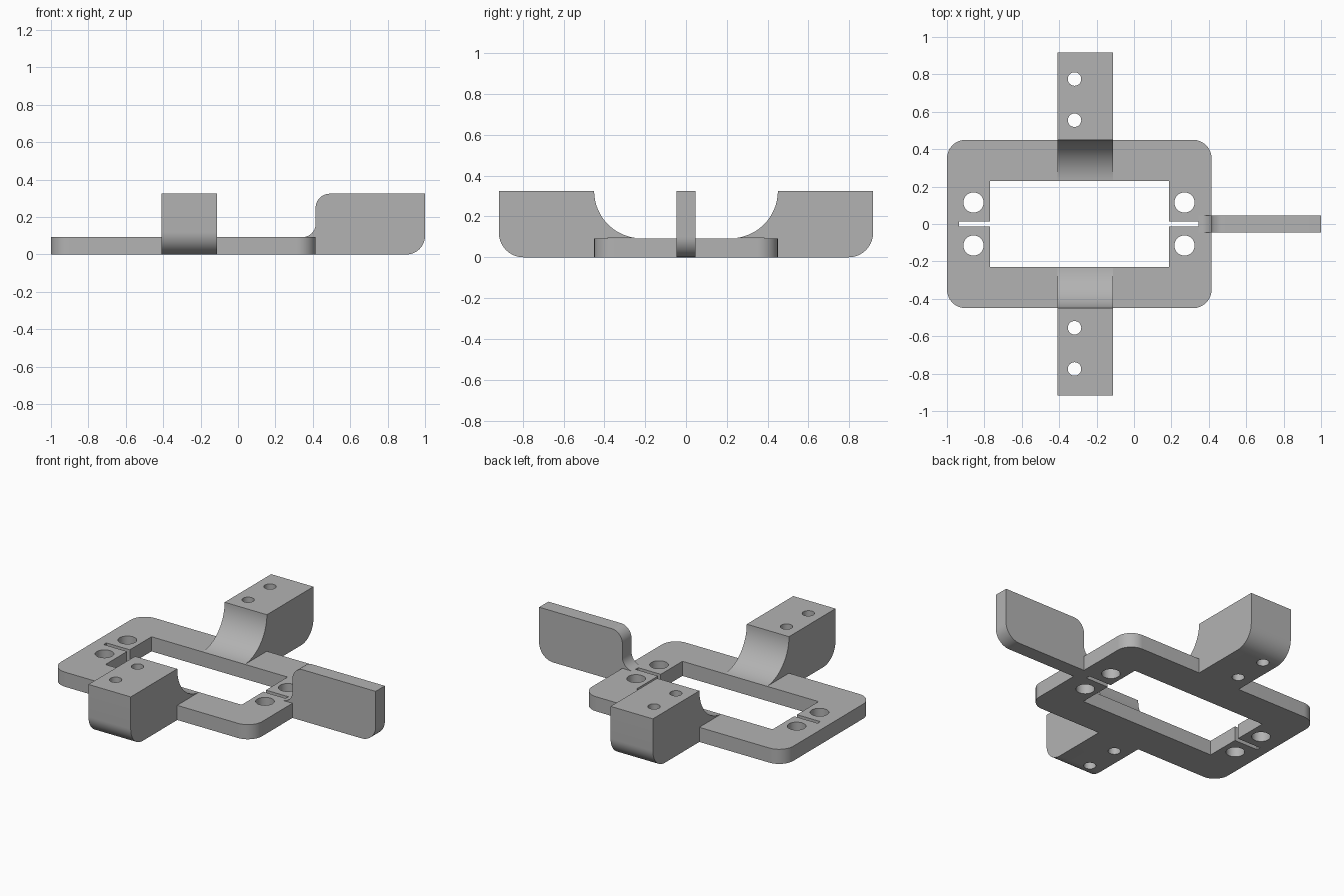
import bpy
import bmesh
from math import cos, sin, pi, radians
from mathutils import Vector

default = bpy.data.objects.get("Cube")
if default:
    bpy.data.objects.remove(default, do_unlink=True)

grey = bpy.data.materials.new("plain grey")
grey.use_nodes = True
grey.diffuse_color = (0.45, 0.45, 0.45, 1)
grey.node_tree.nodes["Principled BSDF"].inputs["Base Color"].default_value = grey.diffuse_color

PLATE_TOP = 0.093
ARM_TOP = 0.325


def arc(u, v, r, start, end, steps=14):
    """Points on an arc, angles in degrees."""
    angles = [radians(start + (end - start) * i / steps) for i in range(steps + 1)]
    return [(u + r * cos(a), v + r * sin(a)) for a in angles]


def rectangle(u0, u1, v0, v1):
    return [(u0, v0), (u1, v0), (u1, v1), (u0, v1)]


def prism(name, outline, low, high, place):
    """Extrude a 2D outline from low to high; place maps (u, v, depth) to space."""
    bm = bmesh.new()
    face = bm.faces.new([bm.verts.new(place(u, v, low)) for u, v in outline])
    shift = Vector(place(0, 0, high)) - Vector(place(0, 0, low))
    grown = bmesh.ops.extrude_face_region(bm, geom=[face], use_keep_orig=True)
    moved = [g for g in grown["geom"] if isinstance(g, bmesh.types.BMVert)]
    bmesh.ops.translate(bm, verts=moved, vec=shift)
    bmesh.ops.recalc_face_normals(bm, faces=bm.faces[:])
    mesh = bpy.data.meshes.new(name)
    bm.to_mesh(mesh)
    bm.free()
    mesh.materials.append(grey)
    obj = bpy.data.objects.new(name, mesh)
    bpy.context.collection.objects.link(obj)
    return obj


def flat(u, v, d):
    return (u, v, d)


def select(obj):
    bpy.ops.object.select_all(action='DESELECT')
    obj.select_set(True)
    bpy.context.view_layer.objects.active = obj


def cut(obj, outline):
    """Cut a vertical opening right through an object."""
    cutter = prism("cutter", outline, -0.1, 0.5, flat)
    cutter.hide_render = True
    mod = obj.modifiers.new("opening", 'BOOLEAN')
    mod.operation = 'DIFFERENCE'
    mod.solver = 'EXACT'
    mod.object = cutter
    select(obj)
    bpy.ops.object.modifier_apply(modifier=mod.name)
    bpy.data.objects.remove(cutter, do_unlink=True)


def circle(x, y, r):
    return arc(x, y, r, 0, 360, 40)[:-1]


def finish(obj):
    select(obj)
    bpy.ops.object.shade_smooth_by_angle(angle=radians(30))


# Rounded base plate with window, relief slots and screw holes
left, right, half, r = -1.0, 0.415, 0.45, 0.1
outline = (arc(right - r, half - r, r, 0, 90) + arc(left + r, half - r, r, 90, 180)
           + arc(left + r, r - half, r, 180, 270) + arc(right - r, r - half, r, 270, 360))
plate = prism("base_plate", outline, 0, PLATE_TOP, flat)
cut(plate, rectangle(-0.77, 0.187, -0.231, 0.231))
cut(plate, rectangle(-0.935, 0.347, -0.0135, 0.0135))
for x in (-0.858, 0.27):
    for y in (-0.115, 0.115):
        cut(plate, circle(x, y, 0.054))
finish(plate)

# Mounting arms with a concave gusset onto the plate
end, r = 0.917, 0.12
profile = ([(half, 0)] + arc(end - r, r, r, -90, 0) + [(end, ARM_TOP)]
           + arc(half - 0.232, ARM_TOP, 0.232, 0, -86, 24) + [(half, PLATE_TOP)])
for name, side in (("back_arm", 1), ("front_arm", -1)):
    arm = prism(name, profile, -0.409, -0.112, lambda u, v, d: (d, side * u, v))
    for y in (0.555, 0.775):
        cut(arm, circle(-0.318, side * y, 0.036))
    finish(arm)

# Thin side fin, rounded at the top inside and bottom outside corners
profile = ([(right, 0)] + arc(0.9, 0.1, 0.1, -90, 0) + [(1.0, ARM_TOP)]
           + arc(right + 0.075, ARM_TOP - 0.075, 0.075, 90, 180)
           + arc(right - 0.07, PLATE_TOP + 0.07, 0.07, 0, -90) + [(right, PLATE_TOP)])
finish(prism("side_fin", profile, -0.046, 0.046, lambda u, v, d: (u, d, v)))
